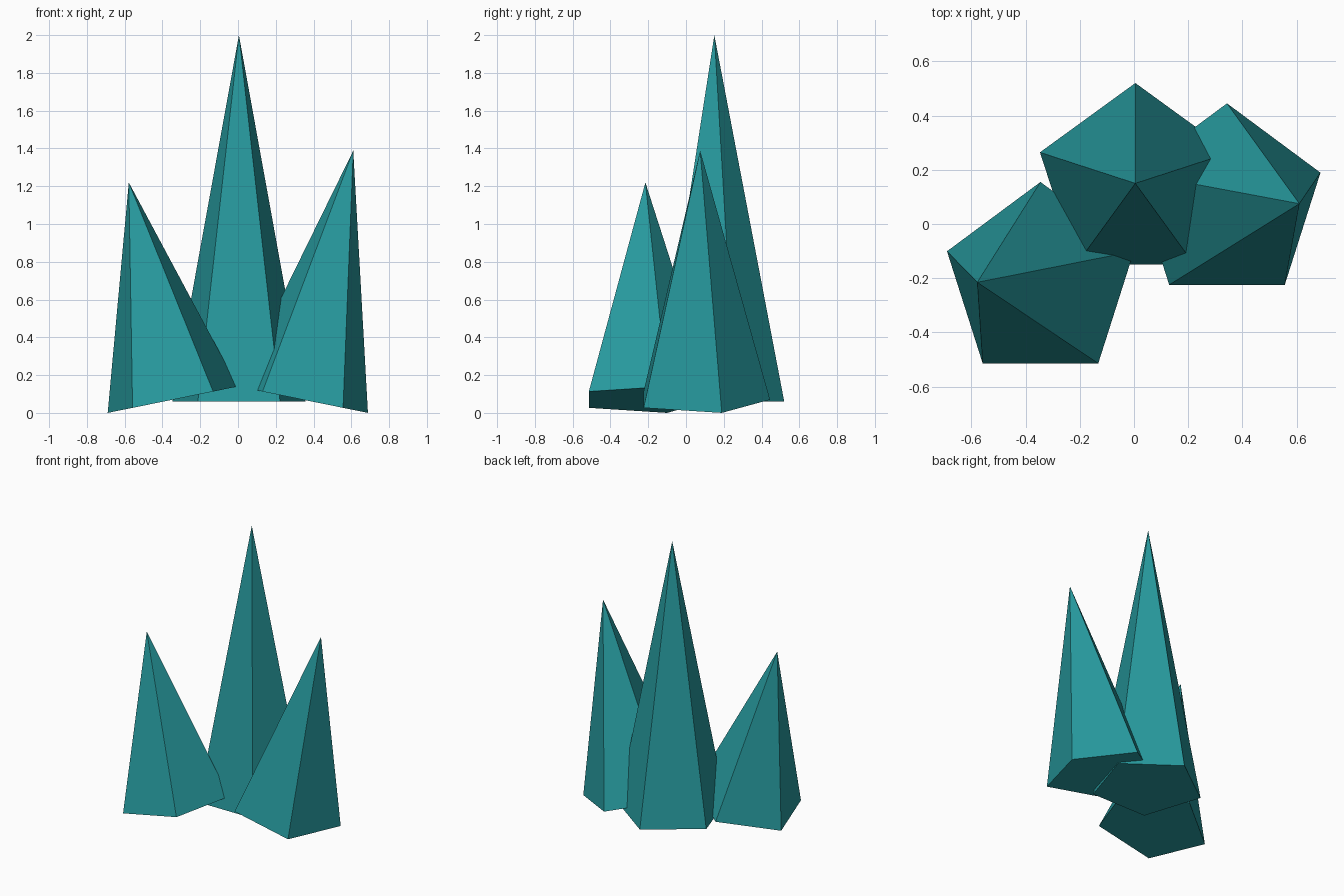
import bpy
import math
from mathutils import Matrix, Vector

if "Cube" in bpy.data.objects:
    bpy.data.objects.remove(bpy.data.objects["Cube"])

teal = bpy.data.materials.new("teal crystal")
teal.diffuse_color = (0.02, 0.32, 0.34, 1.0)
teal.use_nodes = True
teal.node_tree.nodes["Principled BSDF"].inputs["Base Color"].default_value = teal.diffuse_color


def crystal(name, base, height, lean, radius=0.37):
    """Five-sided spike leaning about y, pivoting on its base centre."""
    bpy.ops.mesh.primitive_cone_add(vertices=5, radius1=radius, radius2=0,
                                    depth=height, end_fill_type='NGON')
    ob = bpy.context.object
    ob.name = name
    # put the base on the pivot, then lean and place the spike
    ob.data.transform(Matrix.Translation((0, 0, height / 2)))
    # turn one corner to the back (+y)
    corner = max((v.co for v in ob.data.vertices if v.co.z < 0.01), key=lambda c: c.y)
    ob.data.transform(Matrix.Rotation(math.pi / 2 - math.atan2(corner.y, corner.x), 4, 'Z'))
    ob.rotation_euler = (0, lean, 0)
    ob.location = Vector(base)
    ob.data.materials.append(teal)


# tall upright spike with two shorter ones leaning outwards
crystal("middle_crystal", (0.005, 0.15, 0.06), 1.94, 0)
crystal("left_crystal", (-0.345, -0.215, 0.07), 1.173, -0.2)
crystal("right_crystal", (0.343, 0.075, 0.07), 1.345, 0.2)
